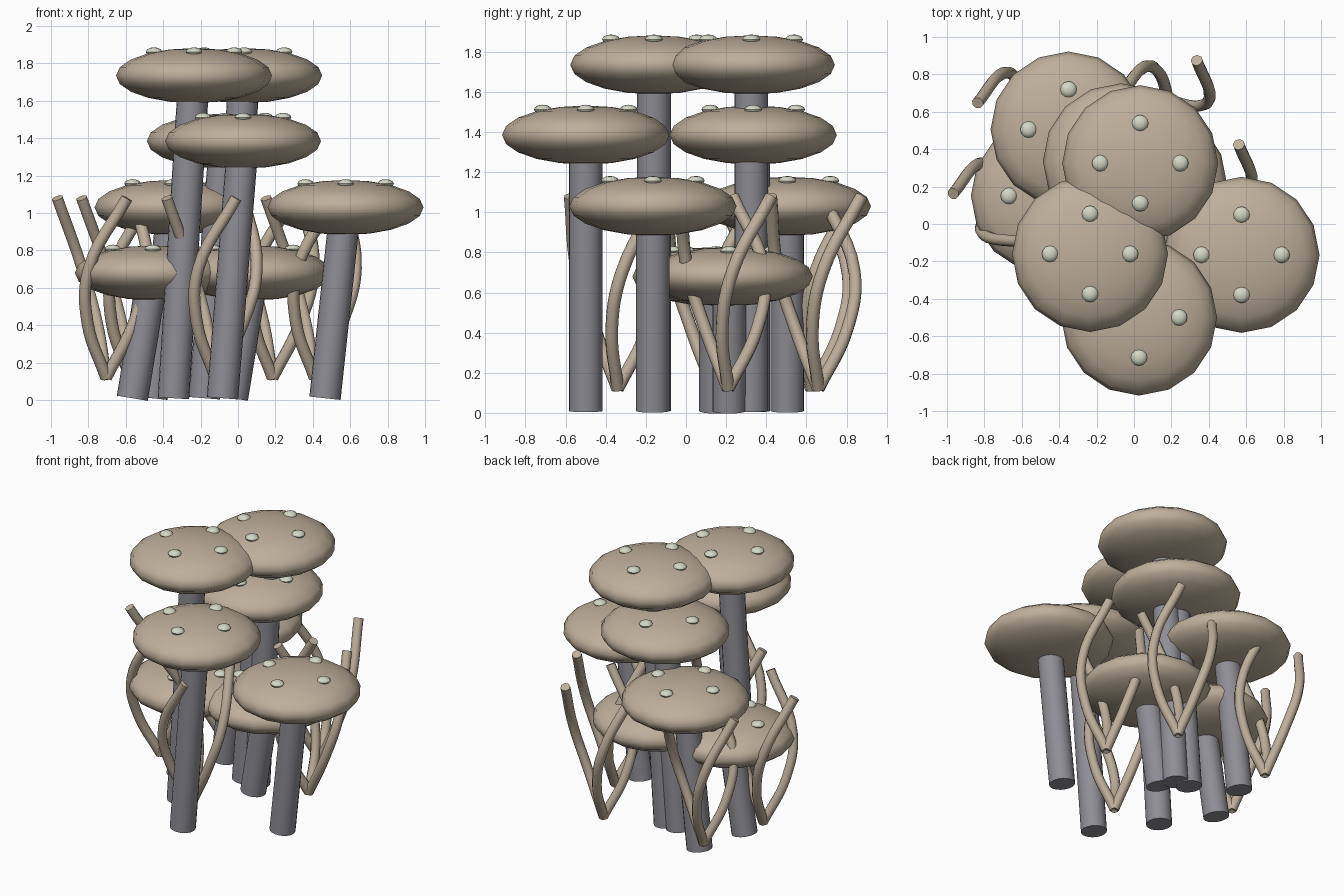
import bpy, math
from mathutils import Vector, Matrix

if "Cube" in bpy.data.objects:
    bpy.data.objects.remove(bpy.data.objects["Cube"], do_unlink=True)


def material(name, rgb):
    m = bpy.data.materials.new(name)
    m.use_nodes = True
    m.diffuse_color = (*rgb, 1)
    m.node_tree.nodes["Principled BSDF"].inputs["Base Color"].default_value = (*rgb, 1)
    return m


TAN = material("tan_flesh", (0.52, 0.43, 0.33))
GREY = material("grey_stem", (0.27, 0.27, 0.30))
PALE = material("pale_spot", (0.66, 0.68, 0.56))


def finish(name, mat):
    ob = bpy.context.object
    ob.name = name
    ob.data.materials.append(mat)
    bpy.ops.object.shade_smooth_by_angle(angle=math.radians(50))
    return ob


def ellipsoid(name, centre, radius, height, mat, segments, rings):
    bpy.ops.mesh.primitive_uv_sphere_add(segments=segments, ring_count=rings, location=centre)
    bpy.context.object.scale = (radius, radius, height)
    bpy.ops.object.transform_apply(location=False, rotation=False, scale=True)
    return finish(name, mat)


# Mushrooms: a leaning stem, a flattened cap and four spots
CAP_R, CAP_H, LEAN, SPOT_REACH = 0.417, 0.147, 0.11, 0.214


def mushroom(i, x, y, z):
    foot, head = Vector((x - LEAN, y, 0.01)), Vector((x, y, z))
    axis = head - foot
    bpy.ops.mesh.primitive_cylinder_add(
        vertices=20, radius=0.084, depth=axis.length, location=(foot + head) / 2,
        rotation=axis.to_track_quat('Z', 'Y').to_euler())
    finish(f"stem_{i}", GREY)
    ellipsoid(f"cap_{i}", head, CAP_R, CAP_H, TAN, 16, 10)
    for k in range(4):
        a = k * math.pi / 2
        spot = head + Vector((SPOT_REACH * math.cos(a), SPOT_REACH * math.sin(a), 0.127))
        ellipsoid(f"spot_{i}_{k}", spot, 0.044, 0.024, PALE, 12, 6)


# Tendrils: three twisting tubes sharing one foot
TENDRIL = [(0, 0, 0.12), (0.15, -0.03, 0.42), (0.22, 0.02, 0.7), (0.15, 0.215, 1.08)]


def tendril(name, foot, angle):
    cu = bpy.data.curves.new(name, 'CURVE')
    cu.dimensions = '3D'
    cu.bevel_depth = 0.032
    cu.bevel_resolution = 2
    cu.resolution_u = 6
    cu.use_fill_caps = True
    sp = cu.splines.new('BEZIER')
    sp.bezier_points.add(len(TENDRIL) - 1)
    turn = Matrix.Rotation(angle, 3, 'Z')
    for bp, p in zip(sp.bezier_points, TENDRIL):
        bp.co = turn @ Vector(p)
        bp.handle_left_type = bp.handle_right_type = 'AUTO'
    ob = bpy.data.objects.new(name, cu)
    ob.location = foot
    bpy.context.collection.objects.link(ob)
    bpy.ops.object.select_all(action='DESELECT')
    ob.select_set(True)
    bpy.context.view_layer.objects.active = ob
    bpy.ops.object.convert(target='MESH')
    finish(name, TAN)


mushrooms = [
    (-0.235, -0.16, 1.735), (0.033, 0.325, 1.735),
    (0.027, -0.5, 1.385), (-0.07, 0.335, 1.385),
    (0.575, -0.165, 1.03), (-0.35, 0.505, 1.03),
    (-0.455, 0.15, 0.68), (0.08, 0.215, 0.68),
]
for i, (x, y, z) in enumerate(mushrooms, 1):
    mushroom(i, x, y, z)

clusters = [(-0.705, 0.14), (0.185, 0.66), (0.41, 0.21), (-0.12, -0.34), (-0.575, 0.625)]
for i, (x, y) in enumerate(clusters, 1):
    for k in range(3):
        tendril(f"tendril_{i}_{k}", (x, y, 0), k * math.tau / 3)
